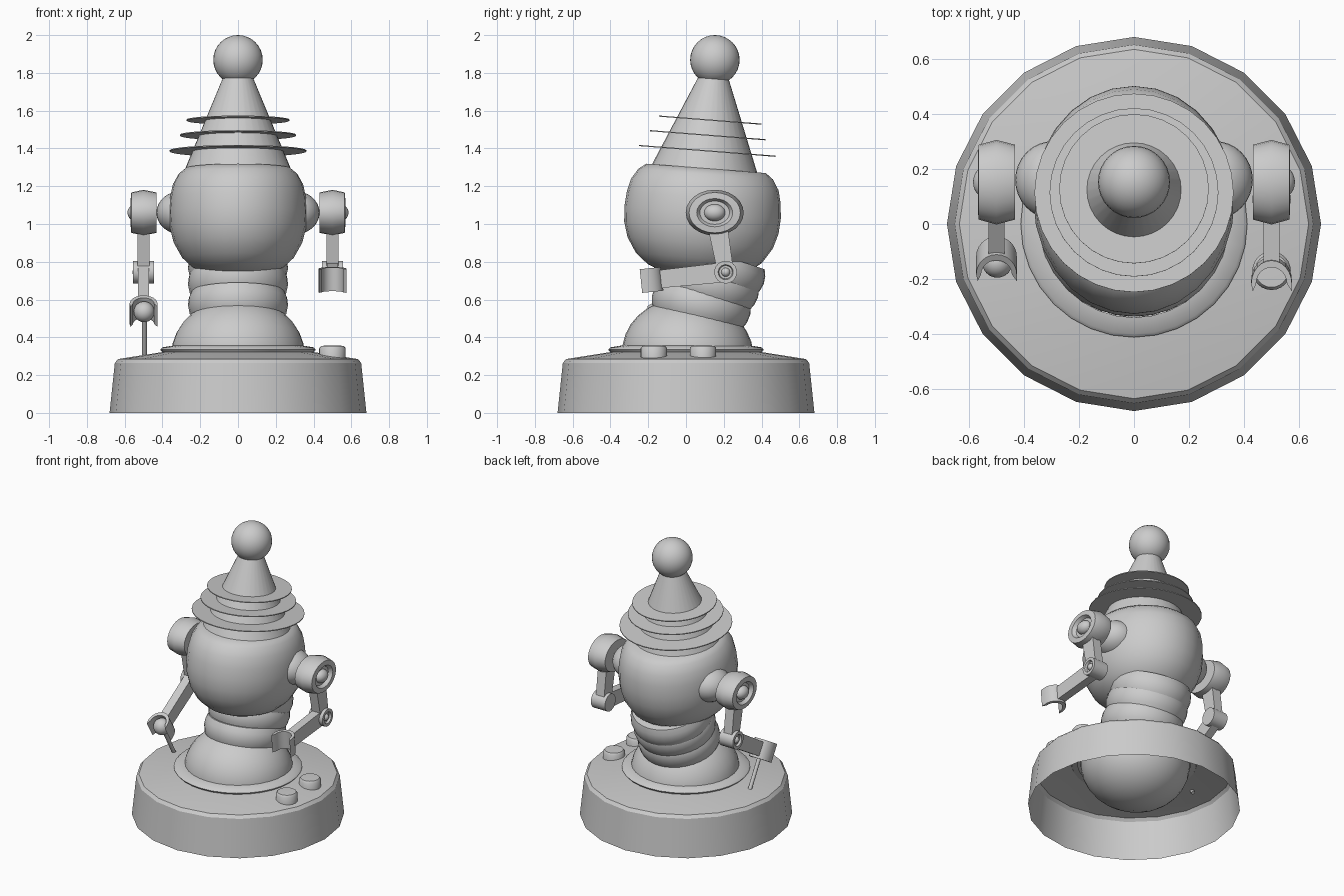
import bpy, math
from mathutils import Vector

if "Cube" in bpy.data.objects:
    bpy.data.objects.remove(bpy.data.objects["Cube"])

R = math.radians


def finish(name, verts, faces, loc=(0, 0, 0), rot=(0, 0, 0), scale=(1, 1, 1), angle=40):
    me = bpy.data.meshes.new(name)
    me.from_pydata(verts, [], faces)
    ob = bpy.data.objects.new(name, me)
    bpy.context.collection.objects.link(ob)
    ob.location, ob.rotation_euler, ob.scale = loc, rot, scale
    bpy.ops.object.select_all(action='DESELECT')
    ob.select_set(True)
    bpy.context.view_layer.objects.active = ob
    if angle:
        bpy.ops.object.shade_smooth_by_angle(angle=R(angle))
    return ob


def lathe(name, prof, loc=(0, 0, 0), rot=(0, 0, 0), scale=(1, 1, 1), n=32, angle=40):
    """Revolve (radius, z) points, listed bottom to top, around z."""
    verts, rings, faces = [], [], []
    for r, z in prof:
        start = len(verts)
        k = n if r > 1e-5 else 1
        verts += [(r * math.cos(2 * math.pi * i / n), r * math.sin(2 * math.pi * i / n), z)
                  for i in range(k)]
        rings.append([start + i % k for i in range(n)])
    for a, b in zip(rings, rings[1:]):
        for i in range(n):
            j = (i + 1) % n
            f = [a[i], a[j], b[j], b[i]]
            faces.append(list(dict.fromkeys(f)))
    return finish(name, verts, faces, loc, rot, scale, angle)


def ball(name, loc, r, rot=(0, 0, 0), scale=(1, 1, 1)):
    prof = [(r * math.sin(math.pi * i / 16), -r * math.cos(math.pi * i / 16)) for i in range(17)]
    return lathe(name, prof, loc, rot, scale)


def beam(name, x, p, q, h0, h1, w):
    """Tapered bar between two (y, z) points."""
    p, q = Vector(p), Vector(q)
    d = (q - p).normalized()
    s = Vector((-d.y, d.x))
    verts = []
    for c, h in ((p, h0), (q, h1)):
        for sx, sh in ((-1, -1), (1, -1), (1, 1), (-1, 1)):
            v = c + s * h / 2 * sh
            verts.append((x + sx * w / 2, v.x, v.y))
    faces = [(3, 2, 1, 0), (4, 5, 6, 7)] + [(i, (i + 1) % 4, (i + 1) % 4 + 4, i + 4) for i in range(4)]
    return finish(name, verts, faces, angle=0)


def claw(name, loc, tilt):
    """C-shaped gripper opening towards -y."""
    m, h = 12, 0.063
    outline = []
    for rx, ry, order in ((0.074, 0.085, range(m + 1)), (0.056, 0.06, range(m, -1, -1))):
        pts = [(rx * math.cos(math.pi * i / m), -0.03 + ry * math.sin(math.pi * i / m)) for i in order]
        tip = 0.066
        pts = [(math.copysign(tip, pts[0][0]) if rx < 0.06 else pts[0][0], -0.058)] + pts \
            if rx > 0.06 else pts
        if rx > 0.06:
            pts.append((-0.068, -0.058))
        outline += pts
    k = len(outline)
    verts = [(x, y, z) for z in (-h, h) for x, y in outline]
    faces = [tuple(range(k - 1, -1, -1)), tuple(range(k, 2 * k))]
    faces += [(i, (i + 1) % k, (i + 1) % k + k, i + k) for i in range(k)]
    return finish(name, verts, faces, loc, (tilt, 0, 0), angle=35)


# hollow twenty-sided base, with a collar around the neck
lathe("base", [(0.68, 0), (0.652, 0.265), (0.635, 0.285), (0.40, 0.322), (0.34, 0.325)], n=20, angle=20)
lathe("collar", [(0.36, 0.315), (0.40, 0.32), (0.412, 0.335), (0.40, 0.347), (0.34, 0.357)], n=32)

# two push buttons on the right of the base
for i, y in enumerate((-0.17, 0.09)):
    lathe(f"button_{i}", [(0.07, 0.28), (0.07, 0.342), (0.06, 0.355), (0, 0.357)], (0.5, y, 0), n=24)

# neck: ball joint and a stack of bulging rings that lean back
ball("neck_ball", (0, 0.01, 0.31), 0.36, (R(-8), 0, 0), (0.98, 0.97, 0.83))
for i, (y, z, tilt) in enumerate(((0.08, 0.57, 11), (0.125, 0.68, 15), (0.16, 0.765, 18))):
    lathe(f"neck_ring_{i}", [(0, -0.085), (0.235, -0.085), (0.256, -0.045), (0.265, 0),
                             (0.26, 0.04), (0.245, 0.075), (0, 0.075)],
          (0, y, z), (R(-tilt), 0, 0))

# head barrel
lathe("head", [(0, -0.285), (0.15, -0.275), (0.235, -0.235), (0.295, -0.18), (0.34, -0.10),
               (0.361, -0.02), (0.366, 0.06), (0.36, 0.14), (0.345, 0.21), (0.315, 0.265),
               (0.28, 0.295), (0, 0.30)],
      (0, 0.083, 1.0), (R(-4.5), 0, 0), (1, 1.135, 1), n=28)

# pointed hat, brim discs and top ball
lathe("hat_cone", [(0.285, -0.01), (0.07, 0.51)], (0, 0.10, 1.29), (R(-5.5), 0, 0))
for i, (r, y, z) in enumerate(((0.362, 0.113, 1.387), (0.307, 0.115, 1.47), (0.272, 0.128, 1.55))):
    lathe(f"hat_disc_{i}", [(0, -0.003), (r, -0.003), (r, 0.003), (0, 0.003)],
          (0, y, z), (R(-4.5), 0, 0))
ball("hat_ball", (0, 0.153, 1.869), 0.131)

# arms: shared joints, each forearm with its own pitch
ELBOW = Vector((0.21, 0.745))
for side, s, pitch in (("right", 1, R(6)), ("left", -1, R(31.5))):
    turn = (0, s * R(90), 0)
    x = 0.5 * s
    ball(f"{side}_shoulder_ball", (0.295 * s, 0.16, 1.06), 0.137, scale=(1, 1.03, 0.85))
    lathe(f"{side}_shoulder_wheel",
          [(0, -0.068), (0.107, -0.068), (0.121, 0), (0.107, 0.065), (0.075, 0.068),
           (0.062, 0.045), (0, 0.045)],
          (x, 0.152, 1.06), turn, (1, 1.27, 1), n=24, angle=25)
    ball(f"{side}_shoulder_cap", (0.54 * s, 0.152, 1.06), 0.045, scale=(1, 1.25, 1))
    beam(f"{side}_upper_arm", x, (0.155, 1.06), ELBOW, 0.11, 0.085, 0.065)
    lathe(f"{side}_elbow", [(0, -0.055), (0.06, -0.055), (0.06, 0.055), (0.04, 0.055),
                            (0.035, 0.04), (0, 0.04)], (x, *ELBOW), turn, n=24)
    ball(f"{side}_elbow_pin", (0.535 * s, *ELBOW), 0.024)
    d = Vector((-math.cos(pitch), -math.sin(pitch)))
    beam(f"{side}_forearm", x, ELBOW, ELBOW + d * 0.355, 0.105, 0.095, 0.058)
    hand = ELBOW + d * 0.393
    claw(f"{side}_claw", (x, *hand), pitch)

# lever gripped by the left claw
ball("lever_knob", (-0.497, -0.14, 0.535), 0.055)
top, foot = Vector((-0.495, -0.14, 0.535)), Vector((-0.495, 0.0, 0.29))
axis = top - foot
lathe("lever_rod", [(0, 0), (0.013, 0), (0.013, axis.length)], foot,
      axis.to_track_quat('Z', 'Y').to_euler(), n=12)
